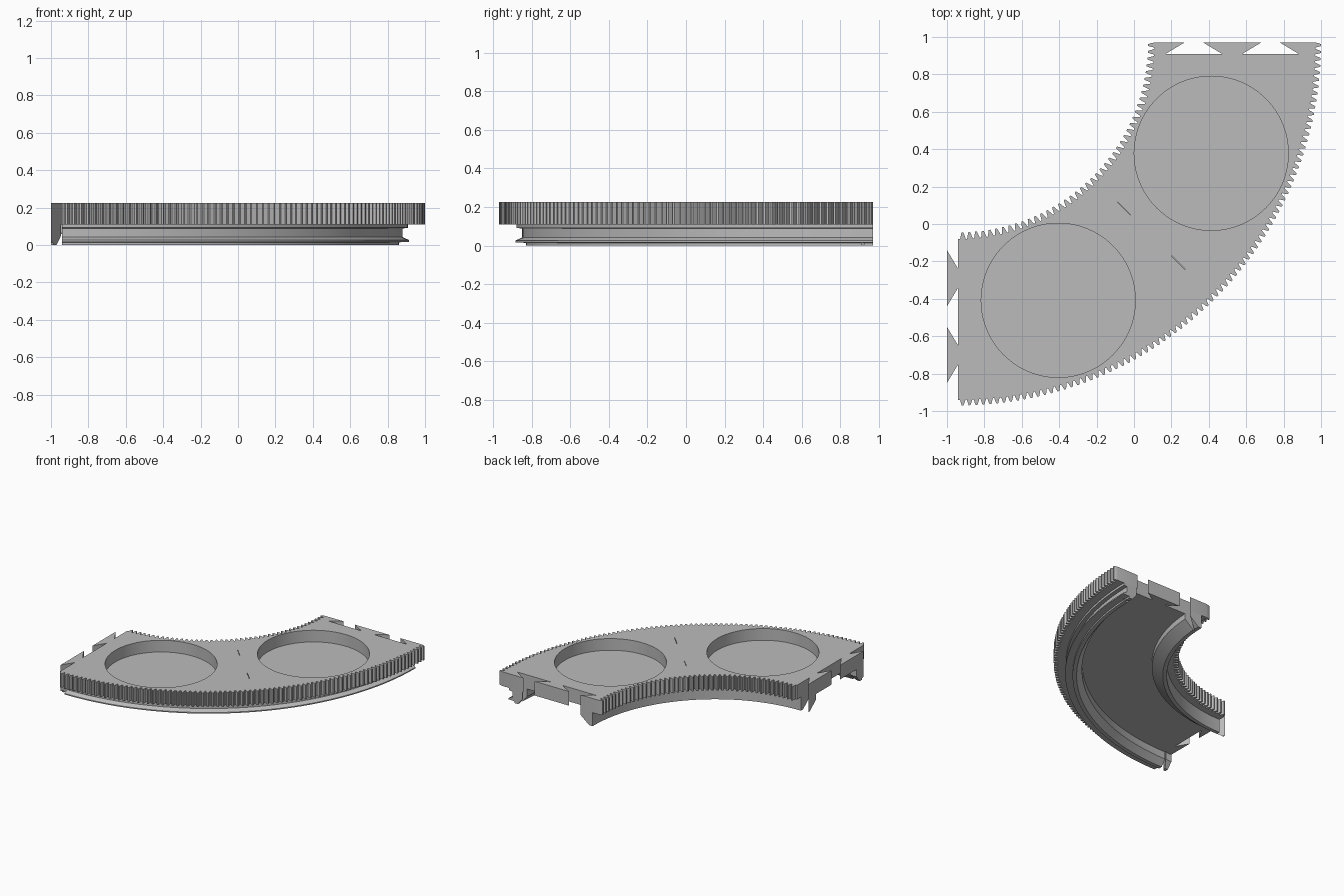
import bpy, bmesh, math
from math import pi, cos, sin

if "Cube" in bpy.data.objects:
    bpy.data.objects.remove(bpy.data.objects["Cube"])

CX, CY = -0.94, 0.97              # centre of the bend
PLATE_LOW, PLATE_TOP = 0.11, 0.225
DOVETAILS = (1.26, 1.67)          # radii of the joint centres
LIP, WIDE, DEPTH = 0.05, 0.15, 0.06

grey = bpy.data.materials.new("plain_grey")
grey.use_nodes = True
grey.diffuse_color = (0.5, 0.5, 0.5, 1)
grey.node_tree.nodes["Principled BSDF"].inputs["Base Color"].default_value = (0.5, 0.5, 0.5, 1)


def polar(r, a):
    return (CX + r * cos(a), CY + r * sin(a))


def new_object(name, bm):
    bmesh.ops.recalc_face_normals(bm, faces=bm.faces)
    mesh = bpy.data.meshes.new(name)
    bm.to_mesh(mesh)
    bm.free()
    mesh.materials.append(grey)
    ob = bpy.data.objects.new(name, mesh)
    bpy.context.collection.objects.link(ob)
    return ob


def add_prism(bm, outline, low, high):
    face = bm.faces.new([bm.verts.new((x, y, low)) for x, y in outline])
    top = bmesh.ops.extrude_face_region(bm, geom=[face])["geom"]
    for v in top:
        if isinstance(v, bmesh.types.BMVert):
            v.co.z = high


def cut(ob, cutter):
    """Subtract the cutter, bake the result and drop the cutter."""
    cutter.hide_render = True
    mod = ob.modifiers.new("cut", "BOOLEAN")
    mod.operation = "DIFFERENCE"
    mod.solver = "EXACT"
    mod.object = cutter
    bpy.context.view_layer.update()
    graph = bpy.context.evaluated_depsgraph_get()
    mesh = bpy.data.meshes.new_from_object(ob.evaluated_get(graph))
    ob.modifiers.clear()
    ob.data = mesh
    bpy.data.objects.remove(cutter)


def teeth(count, root, tip):
    """Toothed quarter arc from the left end to the back end."""
    pts = []
    for i in range(count):
        for f, t in ((0.08, 0), (0.28, 0), (0.4, 0.6), (0.5, 1), (0.76, 1), (0.9, 0.6)):
            a = -pi / 2 + (i + f) / count * pi / 2
            pts.append(polar(root + (tip - root) * t, a))
    return [polar(root, -pi / 2)] + pts + [polar(root, 0)]


# Toothed plate with dovetail sockets at the back end and tabs at the left end
outline = teeth(82, 1.91, 1.94)
for r in reversed(DOVETAILS):
    for off, d in ((LIP, 0), (WIDE, DEPTH), (-WIDE, DEPTH), (-LIP, 0)):
        outline.append((CX + r + off, CY - d))
outline += reversed(teeth(44, 1.05, 1.015))
for r in DOVETAILS:
    for off, d in ((-LIP, 0), (-WIDE, DEPTH), (WIDE, DEPTH), (LIP, 0)):
        outline.append((CX - d, CY - r - off))
bm = bmesh.new()
add_prism(bm, outline, PLATE_LOW, PLATE_TOP)
plate = new_object("toothed_plate", bm)

# Two round recesses and two fine radial slits in the top
bm = bmesh.new()
for x, y in ((0.413, 0.378), (-0.405, -0.408)):
    ring = [(x + 0.412 * cos(i * pi / 48), y + 0.412 * sin(i * pi / 48)) for i in range(96)]
    add_prism(bm, ring, 0.13, 0.3)
for r in (1.255, 1.665):
    w = 0.001
    slit = [polar(r + dr, -pi / 4 + s * w) for dr, s in ((-0.05, -1), (0.05, -1), (0.05, 1), (-0.05, 1))]
    add_prism(bm, slit, 0.19, 0.3)
cut(plate, new_object("recess_cutter", bm))

# Guide walls under the plate, as (radius, height) cross-sections
outer = [(1.85, 0.115), (1.85, 0.092), (1.82, 0.088), (1.82, 0.042), (1.855, 0.026), (1.855, 0.017),
         (1.80, 0.014), (1.80, 0), (1.77, 0), (1.73, 0.05), (1.73, 0.115)]
inner = [(1.10, 0.115), (1.10, 0), (1.13, 0), (1.21, 0.065), (1.21, 0.115)]


def joint_cutter():
    """Sockets at the back end and the gaps between tabs at the left end."""
    bm = bmesh.new()
    for r in DOVETAILS:
        add_prism(bm, [(CX + r + off, CY - d) for off, d in
                       ((LIP, -0.05), (LIP, 0), (WIDE, DEPTH), (-WIDE, DEPTH), (-LIP, 0), (-LIP, -0.05))],
                  -0.1, 0.3)
    a, b = DOVETAILS
    for low, high, s, e in ((0.9, a, 0, 1), (a, b, 1, 1), (b, 2.1, 1, 0)):
        gap = [(0, low + s * LIP), (DEPTH, low + s * WIDE), (0.1, low + s * WIDE),
               (0.1, high - e * WIDE), (DEPTH, high - e * WIDE), (0, high - e * LIP)]
        add_prism(bm, [(CX - d, CY - r) for d, r in gap], -0.1, 0.3)
    return new_object("joint_cutter", bm)


def guide_wall(name, profile):
    bm = bmesh.new()
    steps = 64
    rings = [[bm.verts.new((CX - DEPTH, CY - r, z)) for r, z in profile]]
    for i in range(steps + 1):
        a = -pi / 2 + i / steps * pi / 2
        rings.append([bm.verts.new((*polar(r, a), z)) for r, z in profile])
    n = len(profile)
    for p, q in zip(rings, rings[1:]):
        for j in range(n):
            k = (j + 1) % n
            bm.faces.new((p[j], p[k], q[k], q[j]))
    bm.faces.new(rings[0])
    bm.faces.new(rings[-1])
    wall = new_object(name, bm)
    cut(wall, joint_cutter())
    return wall


walls = [guide_wall("outer_guide_wall", outer), guide_wall("inner_guide_wall", inner)]

# Smooth the curved surfaces, keep edges crisp
bpy.ops.object.select_all(action="DESELECT")
for ob in walls + [plate]:
    ob.select_set(True)
bpy.context.view_layer.objects.active = plate
bpy.ops.object.shade_smooth_by_angle(angle=math.radians(15))
